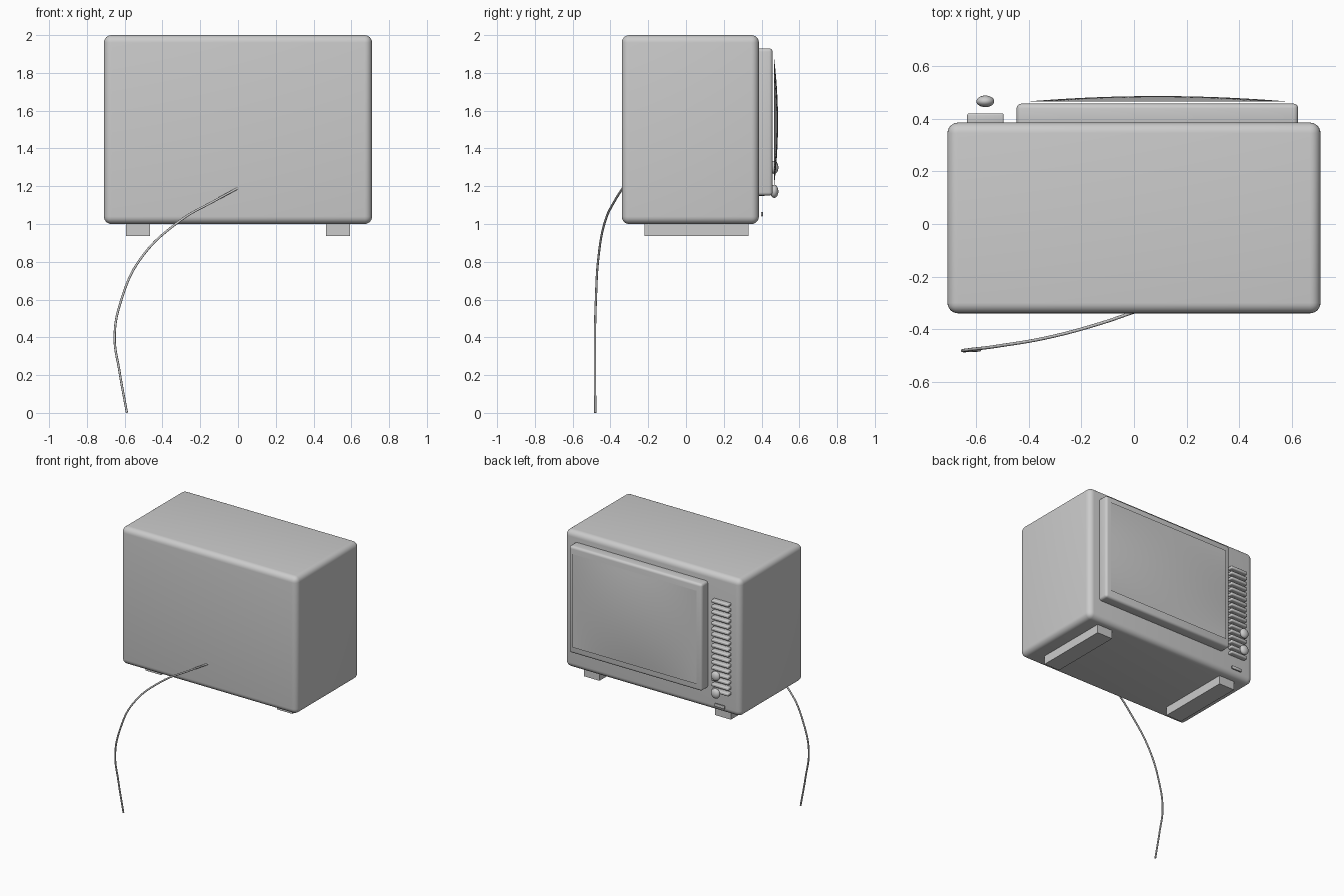
import bpy
import math

if "Cube" in bpy.data.objects:
    bpy.data.objects.remove(bpy.data.objects["Cube"])


def box(name, x, y, z, bevel=0.0, segments=4):
    """Box from (min, max) ranges with optional rounded edges."""
    bpy.ops.mesh.primitive_cube_add(
        size=1, location=[(r[0] + r[1]) / 2 for r in (x, y, z)])
    ob = bpy.context.object
    ob.name = name
    ob.scale = [r[1] - r[0] for r in (x, y, z)]
    bpy.ops.object.transform_apply(location=False, rotation=False, scale=True)
    if bevel:
        mod = ob.modifiers.new("round", 'BEVEL')
        mod.width = bevel
        mod.segments = segments
        bpy.ops.object.modifier_apply(modifier=mod.name)
        bpy.ops.object.shade_smooth_by_angle(angle=math.radians(35))
    return ob


# Cabinet and picture tube surround
box("cabinet", (-0.71, 0.71), (-0.34, 0.386), (1.0, 2.0), 0.04, 6)
box("screen_surround", (-0.447, 0.625), (0.37, 0.458), (1.15, 1.93), 0.018)

# Feet
for side, name in ((-1, "left_foot"), (1, "right_foot")):
    cx = side * 0.53
    box(name, (cx - 0.063, cx + 0.063), (-0.22, 0.33), (0.937, 1.005))

# Bulging screen: flat rim, domed middle
bpy.ops.mesh.primitive_grid_add(x_subdivisions=32, y_subdivisions=24, size=2)
screen = bpy.context.object
screen.name = "screen"
for v in screen.data.vertices:
    u, w = v.co.x, v.co.y
    v.co = (0.09 - 0.5 * u, 0.466 + 0.021 * (1 - u * u) * (1 - w * w),
            1.54 + 0.34 * w)
bpy.ops.object.shade_smooth()

# Speaker grille slats
for i in range(17):
    z = 1.16 + i * 0.0406
    box(f"grille_slat_{i + 1}", (-0.635, -0.496), (0.38, 0.421),
        (z - 0.011, z + 0.011), 0.007, 3)

# Knobs
for name, z in (("lower_knob", 1.173), ("upper_knob", 1.3)):
    bpy.ops.mesh.primitive_uv_sphere_add(
        segments=32, ring_count=16, radius=1, location=(-0.566, 0.467, z))
    knob = bpy.context.object
    knob.name = name
    knob.scale = (0.034, 0.022, 0.035)
    bpy.ops.object.shade_smooth()

# Power button
box("power_button", (-0.595, -0.515), (0.396, 0.407), (1.041, 1.064), 0.003, 2)

# Power cord
points = [(0, -0.335, 1.19), (-0.12, -0.376, 1.125), (-0.31, -0.428, 1.015),
          (-0.52, -0.465, 0.81), (-0.617, -0.477, 0.6),
          (-0.653, -0.482, 0.41), (-0.627, -0.482, 0.217),
          (-0.588, -0.48, 0.0)]
curve = bpy.data.curves.new("power_cord", 'CURVE')
curve.dimensions = '3D'
curve.bevel_depth = 0.006
curve.bevel_resolution = 3
curve.use_fill_caps = True
spline = curve.splines.new('BEZIER')
spline.bezier_points.add(len(points) - 1)
for bp, co in zip(spline.bezier_points, points):
    bp.co = co
    bp.handle_left_type = bp.handle_right_type = 'AUTO'
bpy.context.collection.objects.link(bpy.data.objects.new("power_cord", curve))
